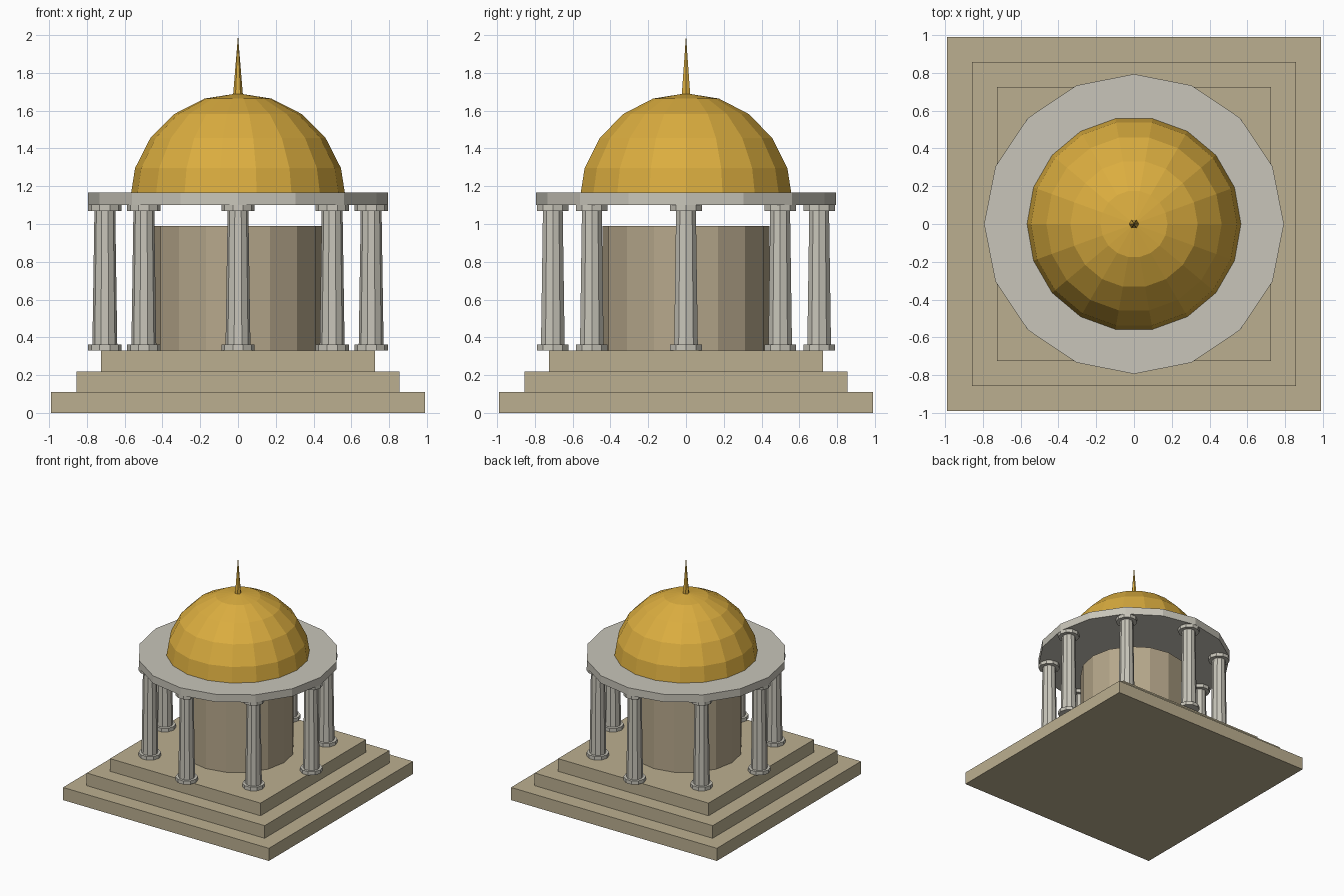
import bpy
import math

if "Cube" in bpy.data.objects:
    bpy.data.objects.remove(bpy.data.objects["Cube"])


def material(name, rgb):
    m = bpy.data.materials.new(name)
    m.use_nodes = True
    m.diffuse_color = (*rgb, 1)
    m.node_tree.nodes["Principled BSDF"].inputs["Base Color"].default_value = (*rgb, 1)
    return m


SAND = material("sandstone", (0.50, 0.43, 0.28))
WALL = material("wall_stone", (0.47, 0.39, 0.26))
MARBLE = material("marble", (0.58, 0.56, 0.49))
GOLD = material("gold", (0.71, 0.42, 0.05))


def lathe(name, profile, sides, mat, x=0, y=0, turn=0.0):
    """Flat-shaded solid of revolution from (radius, height) pairs, bottom to top."""
    verts, rings = [], []
    for r, z in profile:
        start, count = len(verts), sides if r > 0 else 1
        for i in range(count):
            a = turn + math.tau * i / sides
            verts.append((r * math.cos(a), r * math.sin(a), z))
        rings.append([start + i % count for i in range(sides)])
    faces = []
    for low, high in zip(rings, rings[1:]):
        for i in range(sides):
            j = (i + 1) % sides
            quad = [low[i], low[j], high[j], high[i]]
            faces.append(list(dict.fromkeys(quad)))
    if profile[0][0] > 0:
        faces.append(rings[0][::-1])
    if profile[-1][0] > 0:
        faces.append(rings[-1])
    mesh = bpy.data.meshes.new(name)
    mesh.from_pydata(verts, [], faces)
    mesh.materials.append(mat)
    obj = bpy.data.objects.new(name, mesh)
    obj.location = (x, y, 0)
    bpy.context.collection.objects.link(obj)
    return obj


# Square stepped base
STEP = 0.11
for i, half in enumerate((0.99, 0.856, 0.724)):
    r = half * math.sqrt(2)
    lathe(f"step_{i + 1}", [(r, i * STEP), (r, (i + 1) * STEP)], 4, SAND, turn=math.pi / 4)

# Inner round chamber
lathe("inner_drum", [(0.443, 0.33), (0.443, 0.99)], 16, WALL)

# Ring of eight tapered columns, each with a base and a capital
for i in range(8):
    a = math.tau * i / 8
    x, y = 0.705 * math.cos(a), 0.705 * math.sin(a)
    lathe(f"column_base_{i + 1}", [(0.088, 0.33), (0.088, 0.361)], 10, MARBLE, x, y)
    lathe(f"column_shaft_{i + 1}", [(0.066, 0.35), (0.055, 1.08)], 10, MARBLE, x, y)
    lathe(f"column_capital_{i + 1}", [(0.088, 1.07), (0.088, 1.1)], 10, MARBLE, x, y)

# Roof slab resting on the columns
lathe("roof_slab", [(0.793, 1.1), (0.793, 1.166)], 16, MARBLE)

# Faceted dome and its spire
BANDS = 5
dome = []
for k in range(BANDS + 1):
    a = math.pi / 2 * k / BANDS
    dome.append((0.573 * math.cos(a) if k < BANDS else 0, 1.119 + 0.573 * math.sin(a)))
lathe("dome", dome, 18, GOLD)
lathe("spire", [(0.027, 1.67), (0, 2.0)], 6, GOLD)
